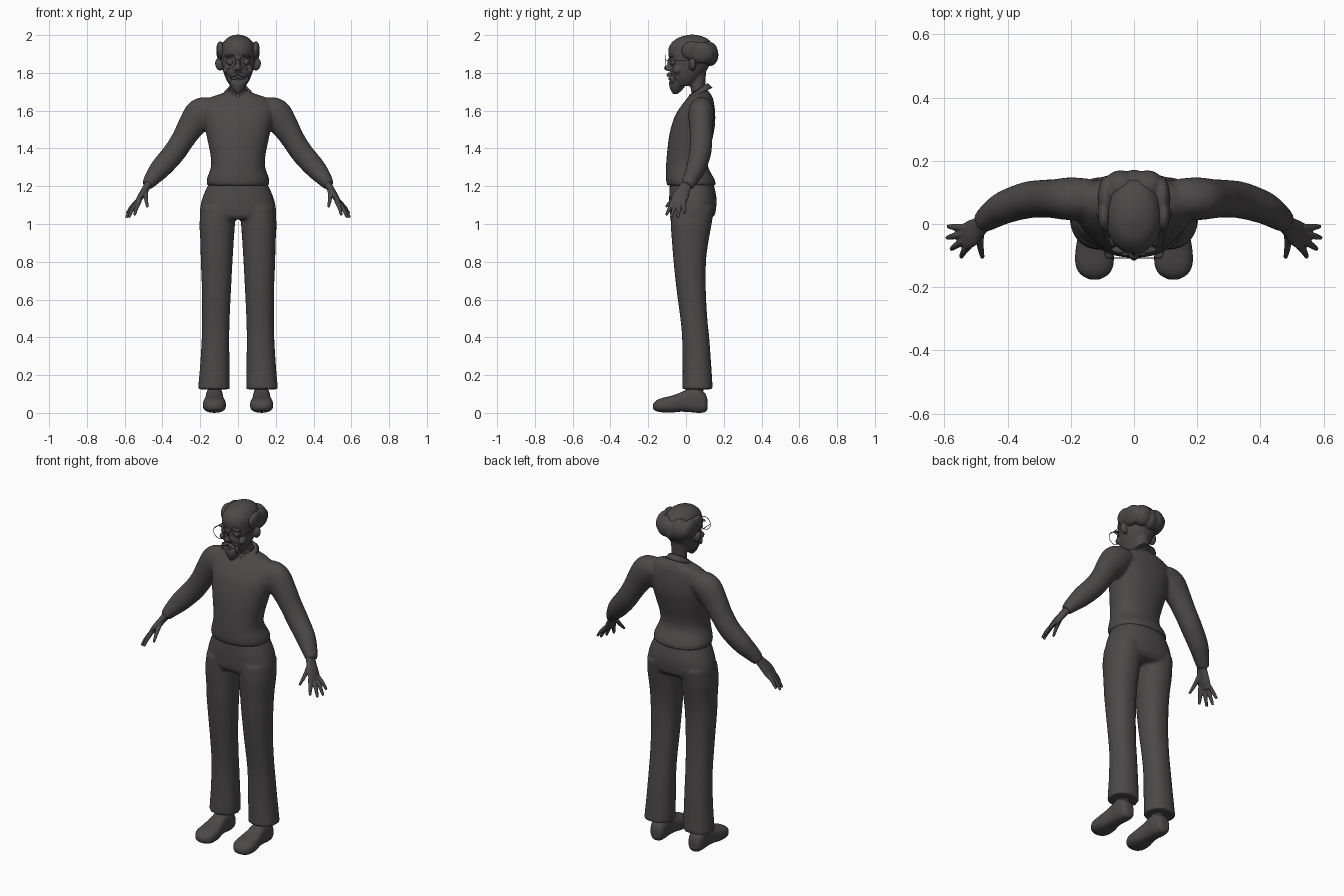
import bpy, bmesh, math
from mathutils import Vector, Matrix

charcoal = bpy.data.materials.new("charcoal")
charcoal.diffuse_color = (0.072, 0.067, 0.066, 1)
X, Y, Z = Vector((1, 0, 0)), Vector((0, 1, 0)), Vector((0, 0, 1))


def curve_through(rings, steps=4):
    """Catmull-Rom interpolation of ring tuples (x, y, z, a, b)."""
    r = [Vector(q) for q in rings]
    p = [r[0]] + r + [r[-1]]
    out = []
    for i in range(1, len(p) - 2):
        for k in range(steps):
            t = k / steps
            out.append(0.5 * (2 * p[i] + (p[i + 1] - p[i - 1]) * t
                       + (2 * p[i - 1] - 5 * p[i] + 4 * p[i + 1] - p[i + 2]) * t * t
                       + (3 * p[i] - p[i - 1] - 3 * p[i + 1] + p[i + 2]) * t ** 3))
    return out + [r[-1]]


def loft(bm, rings, axis=None, ref=Y, power=2.0, mirror=False, n=28):
    """Closed tube through rings; a is the half width across ref, b along ref."""
    pts = curve_through(rings)
    for s in ((1, -1) if mirror else (1,)):
        loops = []
        for i, q in enumerate(pts):
            c = Vector(q[:3])
            t = axis
            if t is None:
                t = (Vector(pts[min(i + 1, len(pts) - 1)][:3])
                     - Vector(pts[max(i - 1, 0)][:3])).normalized()
            v = (ref - t * ref.dot(t)).normalized()
            u = t.cross(v)
            loop = []
            for k in range(n):
                w = 2 * math.pi * k / n
                cu, sv = math.cos(w), math.sin(w)
                cu = math.copysign(abs(cu) ** (2 / power), cu)
                sv = math.copysign(abs(sv) ** (2 / power), sv)
                o = c + u * cu * q[3] + v * sv * q[4]
                loop.append(bm.verts.new((o.x * s, o.y, o.z)))
            loops.append(loop)
        for l0, l1 in zip(loops, loops[1:]):
            for k in range(n):
                j = (k + 1) % n
                bm.faces.new((l0[k], l0[j], l1[j], l1[k]))
        bm.faces.new(loops[0])
        bm.faces.new(loops[-1])


def stack(bm, rows, **kw):
    """Horizontal rings given as (x, z, half width, front y, back y)."""
    loft(bm, [(x, (f + b) / 2, z, w, (b - f) / 2) for x, z, w, f, b in rows], axis=Z, **kw)


def blob(bm, loc, size, tilt=0, mirror=True):
    for s in ((1, -1) if mirror else (1,)):
        m = (Matrix.Translation((loc[0] * s, loc[1], loc[2]))
             @ Matrix.Rotation(math.radians(tilt * s), 4, 'Y') @ Matrix.Diagonal((*size, 1)))
        bmesh.ops.create_uvsphere(bm, u_segments=24, v_segments=14, radius=1, matrix=m)


def finish(name, bm, voxel=0, smooth=0):
    bmesh.ops.recalc_face_normals(bm, faces=bm.faces[:])
    me = bpy.data.meshes.new(name)
    bm.to_mesh(me)
    bm.free()
    me.materials.append(charcoal)
    for p in me.polygons:
        p.use_smooth = True
    ob = bpy.data.objects.new(name, me)
    bpy.context.collection.objects.link(ob)
    if voxel:  # fuse overlapping parts into one skin
        m = ob.modifiers.new("Fuse", 'REMESH')
        m.mode, m.voxel_size, m.use_smooth_shade = 'VOXEL', voxel, True
    if smooth:
        m = ob.modifiers.new("Soften", 'SMOOTH')
        m.factor, m.iterations = 0.5, smooth
    return ob


# Sweater: torso and sleeves
bm = bmesh.new()
stack(bm, [(0, 1.203, .163, -.1, .158), (0, 1.235, .166, -.106, .152), (0, 1.30, .144, -.106, .118),
           (0, 1.36, .145, -.102, .118), (0, 1.45, .163, -.092, .14), (0, 1.52, .178, -.077, .153),
           (0, 1.58, .188, -.055, .155), (0, 1.63, .183, -.022, .15), (0, 1.668, .15, .008, .142),
           (0, 1.692, .085, .028, .128), (0, 1.712, .045, .045, .112)], power=2.2, n=40)
loft(bm, [(-.13, .085, 1.62, .055, .058), (-.195, .08, 1.587, .083, .068), (-.25, .08, 1.515, .072, .062),
          (-.29, .08, 1.45, .062, .06), (-.34, .075, 1.375, .06, .058), (-.408, .053, 1.297, .056, .052),
          (-.453, .026, 1.243, .043, .044), (-.482, .005, 1.203, .03, .036)], mirror=True)
finish("sweater", bm, .009, 6)

# Trousers: hips and two legs
bm = bmesh.new()
stack(bm, [(0, 1.225, .15, -.085, .143), (0, 1.15, .184, -.089, .16), (0, 1.10, .198, -.088, .161),
           (0, 1.05, .203, -.084, .153), (0, 1.025, .195, -.07, .13)], power=2.3, n=40)
stack(bm, [(.104, 1.09, .092, -.08, .15), (.11, 1.0, .094, -.081, .136), (.111, .9, .088, -.074, .118),
           (.113, .8, .084, -.066, .106), (.114, .65, .077, -.05, .105), (.117, .5, .073, -.03, .113),
           (.119, .4, .073, -.021, .123), (.123, .25, .078, -.018, .134), (.128, .125, .084, -.019, .142)],
      power=2.2, mirror=True)
finish("trousers", bm, .009, 5)

# Socks
bm = bmesh.new()
stack(bm, [(.124, .06, .035, .01, .09), (.124, .14, .036, .012, .092), (.124, .2, .036, .015, .095)],
      mirror=True)
finish("socks", bm)

# Shoes, lofted from heel to toe
bm = bmesh.new()
profile = [(.114, .022, .02, .07), (.1, .039, .003, .105), (.06, .046, 0, .137), (.02, .046, .004, .132),
           (-.03, .051, .006, .108), (-.08, .06, .001, .09), (-.13, .06, .003, .078),
           (-.16, .044, .01, .064), (-.176, .015, .022, .045)]
loft(bm, [(.125, y, (lo + hi) / 2, (hi - lo) / 2, w) for y, w, lo, hi in profile],
     axis=Y, ref=X, power=2.6, mirror=True)
finish("shoes", bm, .006, 3)

# Hands with four fingers and a thumb
bm = bmesh.new()
loft(bm, [(-.468, .008, 1.222, .022, .026), (-.49, -.01, 1.185, .019, .034),
          (-.515, -.03, 1.145, .017, .044), (-.538, -.041, 1.108, .012, .041)], mirror=True)
fingers = [((-.53, -.012, 1.125), (-.589, -.008, 1.055)), ((-.534, -.031, 1.12), (-.592, -.044, 1.034)),
           ((-.53, -.05, 1.12), (-.579, -.08, 1.034)), ((-.52, -.066, 1.125), (-.547, -.105, 1.046)),
           ((-.486, -.03, 1.175), (-.479, -.107, 1.09))]
for a, b in fingers:
    mid = [(p + q) / 2 for p, q in zip(a, b)]
    mid[0] -= .004
    loft(bm, [(*a, .012, .012), (*mid, .011, .011), (*b, .007, .007)], ref=Vector((0, .8, .6)),
         mirror=True, n=12)
finish("hands", bm, .004, 3)

# Head: neck, skull and jaw, nose, ears, brow ridge
bm = bmesh.new()
stack(bm, [(0, 1.66, .045, .035, .105), (0, 1.74, .044, .022, .102), (0, 1.84, .05, .02, .11)])
stack(bm, [(0, 1.73, .04, -.06, .035), (0, 1.76, .06, -.075, .065), (0, 1.80, .076, -.083, .1),
           (0, 1.84, .085, -.083, .125), (0, 1.88, .09, -.089, .14), (0, 1.92, .09, -.094, .146),
           (0, 1.952, .083, -.082, .14), (0, 1.98, .063, -.052, .115), (0, 1.996, .034, -.012, .078),
           (0, 2.002, .012, .018, .05)], power=2.1)
blob(bm, (0, -.094, 1.826), (.016, .023, .016), mirror=False)
blob(bm, (0, -.084, 1.85), (.01, .016, .035), mirror=False)
blob(bm, (.013, -.088, 1.82), (.01, .013, .01))
blob(bm, (.1, .035, 1.845), (.021, .02, .034), 12)
blob(bm, (.064, -.048, 1.815), (.016, .025, .02))
finish("head", bm, .005, 3)

# Eyes and eyelids
bm = bmesh.new()
blob(bm, (.041, -.065, 1.858), (.02, .02, .02))
finish("eyes", bm)

# Eyebrows
bm = bmesh.new()
blob(bm, (.042, -.081, 1.89), (.029, .012, .007), 8)
finish("eyebrows", bm)

# Moustache and goatee
bm = bmesh.new()
blob(bm, (.022, -.09, 1.789), (.026, .013, .009), 24)
blob(bm, (.046, -.072, 1.768), (.01, .014, .022))
stack(bm, [(0, 1.688, .01, -.068, -.045), (0, 1.71, .029, -.082, -.02), (0, 1.738, .044, -.09, 0),
           (0, 1.755, .047, -.088, 0), (0, 1.767, .044, -.08, 0)])
blob(bm, (0, -.085, 1.768), (.016, .01, .006), mirror=False)
finish("beard", bm, .004, 2)

# Hair: a horseshoe of side and back tufts around the bald crown
bm = bmesh.new()
blob(bm, (.09, .03, 1.918), (.023, .055, .05), 8)
blob(bm, (.086, .08, 1.907), (.029, .07, .058), 5)
blob(bm, (.042, .118, 1.905), (.056, .052, .062))
blob(bm, (0, .125, 1.895), (.045, .047, .06), mirror=False)
finish("hair", bm, .006, 3)

# Shirt collar: folded band, low and pointed at the front
bm = bmesh.new()
rows = []
for i in range(33):
    f = math.radians(8 + 344 * i / 32)
    c, s = math.cos(f), math.sin(f)
    point = .014 * max(0, c) ** 6
    rows.append([bm.verts.new(p) for p in (
        (.05 * s, .066 - .042 * c, 1.7 - .025 * c), (.053 * s, .066 - .048 * c, 1.712 - .031 * c),
        (.074 * s, .068 - .07 * c, 1.688 - .033 * c - point))])
for a, b in zip(rows, rows[1:]):
    for k in range(2):
        bm.faces.new((a[k], b[k], b[k + 1], a[k + 1]))
collar = finish("collar", bm)
m = collar.modifiers.new("Thickness", 'SOLIDIFY')
m.thickness, m.offset = .006, 0

# Wire glasses: two rims, bridge and temples
cu = bpy.data.curves.new("glasses", 'CURVE')
cu.dimensions, cu.bevel_depth, cu.bevel_resolution = '3D', .0016, 1
cu.materials.append(charcoal)


def wire(points, cyclic=False):
    sp = cu.splines.new('POLY')
    sp.points.add(len(points) - 1)
    for p, q in zip(sp.points, points):
        p.co = (*q, 1)
    sp.use_cyclic_u = cyclic


for s in (1, -1):
    wire([(s * .049 + .037 * math.cos(k * math.pi / 14), -.107, 1.86 + .037 * math.sin(k * math.pi / 14))
          for k in range(28)], True)
    wire([(s * .086, -.107, 1.865), (s * .091, -.1, 1.867), (s * .097, .03, 1.868), (s * .1, .05, 1.85)])
wire([(-.013, -.107, 1.866), (0, -.11, 1.872), (.013, -.107, 1.866)])
bpy.context.collection.objects.link(bpy.data.objects.new("glasses", cu))
